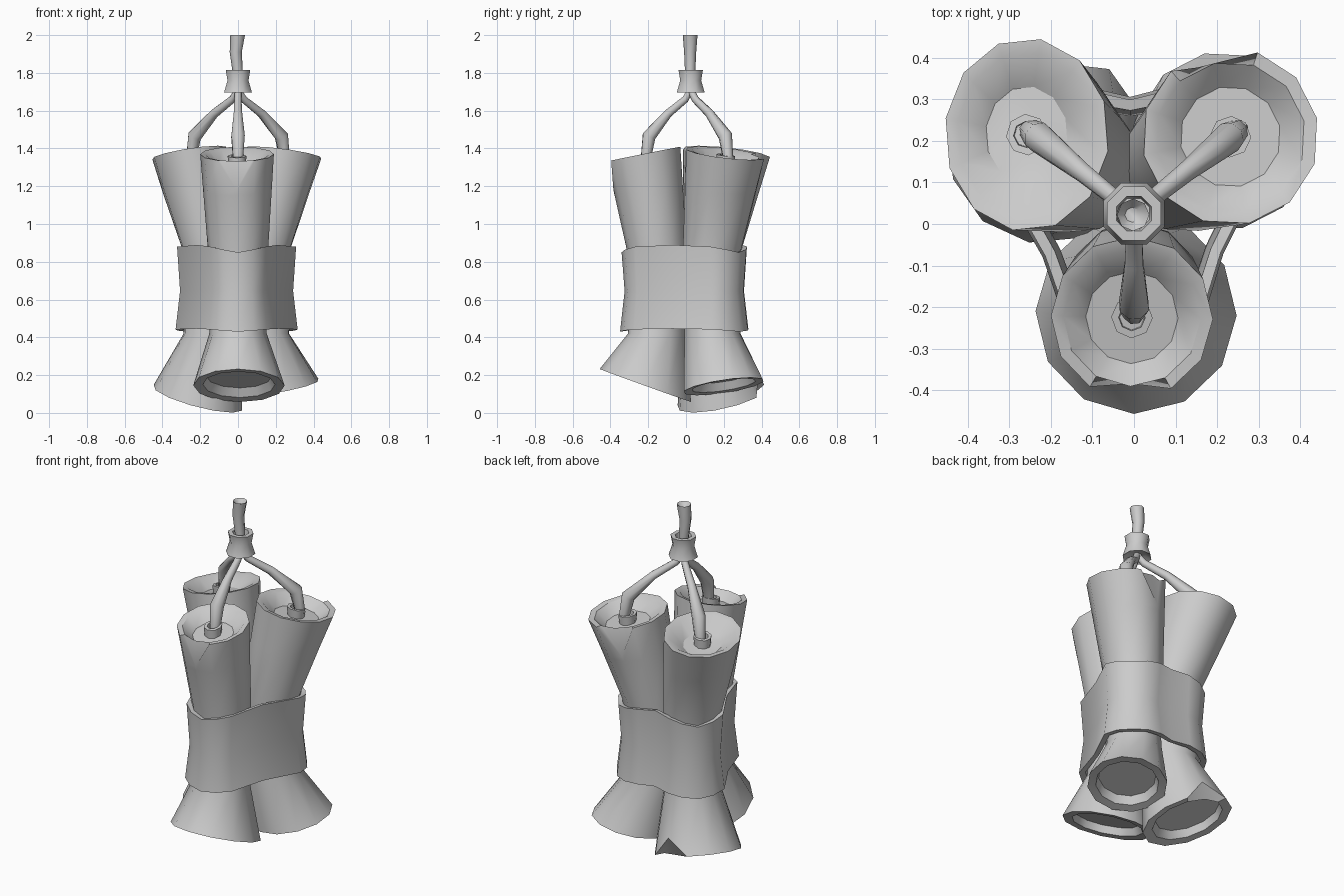
import bpy, bmesh
from math import sin, cos, pi, radians, atan2
from mathutils import Vector

if "Cube" in bpy.data.objects:
    bpy.data.objects.remove(bpy.data.objects["Cube"])

grey = bpy.data.materials.new("plain_grey")
grey.use_nodes = True
COLOUR = (0.6, 0.6, 0.6, 1)
grey.diffuse_color = COLOUR
grey.node_tree.nodes["Principled BSDF"].inputs["Base Color"].default_value = COLOUR


def loft(name, rings, closed=False, angle=35):
    """Skin a list of equal rings; cap the ends unless closed into a loop."""
    bm = bmesh.new()
    rows = [[bm.verts.new(p) for p in ring] for ring in rings]
    pairs = list(zip(rows, rows[1:]))
    if closed:
        pairs.append((rows[-1], rows[0]))
    else:
        bm.faces.new(rows[0][::-1])
        bm.faces.new(rows[-1])
    n = len(rows[0])
    for a, b in pairs:
        for i in range(n):
            j = (i + 1) % n
            bm.faces.new((a[i], a[j], b[j], b[i]))
    bmesh.ops.recalc_face_normals(bm, faces=bm.faces)
    mesh = bpy.data.meshes.new(name)
    bm.to_mesh(mesh)
    bm.free()
    mesh.materials.append(grey)
    obj = bpy.data.objects.new(name, mesh)
    bpy.context.collection.objects.link(obj)
    bpy.ops.object.select_all(action='DESELECT')
    obj.select_set(True)
    bpy.context.view_layer.objects.active = obj
    bpy.ops.object.shade_smooth_by_angle(angle=radians(angle))


def ring(centre, radius, heading=0.0, slope=0.0, n=12, width=1.0):
    """Level circle starting at the heading, sheared so it rises along it."""
    c = Vector(centre)
    return [c + Vector((width * radius * cos(heading + t), radius * sin(heading + t),
                        slope * radius * cos(t)))
            for t in (2 * pi * i / n for i in range(n))]


def tube(name, path, radii, n=8):
    """Round tube along a path, with rings square to it."""
    pts = [Vector(p) for p in path]
    rings = []
    for i, p in enumerate(pts):
        along = (pts[min(i + 1, len(pts) - 1)] - pts[max(i - 1, 0)]).normalized()
        side = along.cross(Vector((0.3, 1, 0.05))).normalized()
        other = along.cross(side)
        rings.append([p + radii[i] * (cos(t) * side + sin(t) * other)
                      for t in (2 * pi * k / n for k in range(n))])
    loft(name, rings, angle=50)


def stick(name, top, top_r, waist, bottom, bottom_r, top_slope, bottom_slope,
          width=1.0, floor=0.57, top_notch=None, bottom_notch=None):
    """Flared stick, pinched at the waist, with a dished end at top and bottom."""
    top, bottom = Vector(top), Vector(bottom)
    head = atan2(top.y, top.x)
    wx, wy = waist
    up = Vector((0, 0, 1))
    neck = Vector((wx, wy, 0.87)).lerp(top, 0.6)
    rings = [
        ring(bottom + up * 0.05, bottom_r * 0.72, head, bottom_slope),
        ring(bottom + up * 0.005, bottom_r * 0.79, head, bottom_slope),
        ring(bottom, bottom_r, head, bottom_slope),
        ring((wx, wy, 0.42), 0.152, head),
        ring((wx, wy, 0.64), 0.143, head),
        ring((wx, wy, 0.87), 0.16, head),
        ring(neck, 0.064 + 0.6 * top_r, head, top_slope * 0.5, width=(1 + width) / 2),
        ring(top, top_r, head, top_slope, width=width),
        ring(top - up * 0.005, top_r * 0.85, head, top_slope, width=width),
        ring(top - up * 0.06, top_r * floor, head, top_slope, width=width),
    ]
    # Torn rim: slide one rim point along the side into a V
    if top_notch is not None:
        rings[7][top_notch] = rings[7][top_notch].lerp(rings[6][top_notch], 0.85)
    if bottom_notch is not None:
        rings[2][bottom_notch] = rings[2][bottom_notch].lerp(rings[3][bottom_notch], 0.3)
    loft(name, rings)
    # Small socket that holds the fuse
    loft(name + "_socket", [
        ring(top - up * 0.07, 0.045, head, top_slope, 8),
        ring(top - up * 0.01, 0.05, head, top_slope, 8),
        ring(top - up * 0.01, 0.032, head, top_slope, 8),
        ring(top - up * 0.05, 0.03, head, top_slope, 8)], angle=50)


WAISTS = [(0, -0.155), (0.122, 0.14), (-0.138, 0.138)]
stick("front_stick", (-0.005, -0.225, 1.37), 0.195, WAISTS[0],
      (0.005, -0.215, 0.145), 0.242, -0.2, 0.36, top_notch=0)
stick("back_left_stick", (0.232, 0.21, 1.375), 0.213, WAISTS[1],
      (0.215, 0.2, 0.14), 0.215, -0.17, 0.22, top_notch=2)
stick("back_right_stick", (-0.258, 0.215, 1.375), 0.233, WAISTS[2],
      (-0.212, 0.19, 0.08), 0.238, -0.17, 0.33, width=0.85, floor=0.5,
      bottom_notch=10)


def band_outline(offset, z, lift):
    """Outline round the three sticks, drawn in and lifted at the gaps."""
    pts = []
    for k, (cx, cy) in enumerate(WAISTS):
        head = atan2(cy, cx)
        for step in range(-2, 3):
            t = head + radians(26 * step)
            pts.append(Vector((cx + offset * cos(t), cy + offset * sin(t),
                               z + lift * abs(step) / 2)))
        nx, ny = WAISTS[(k + 1) % 3]
        out = Vector((ny - cy, cx - nx, 0)).normalized()
        pts.append(Vector(((cx + nx) / 2, (cy + ny) / 2, z + lift * 1.3))
                   + out * offset * 0.86)
    return pts


# Strap around the bundle
loft("strap", [band_outline(0.194, 0.43, 0.012), band_outline(0.17, 0.645, 0),
               band_outline(0.186, 0.85, 0.03), band_outline(0.156, 0.845, 0.03),
               band_outline(0.14, 0.645, 0), band_outline(0.16, 0.435, 0.012)],
     closed=True, angle=55)

# Fuse running from each stick up to the collar
HUB = Vector((0, 0.025, 1.71))
for name, x, y, z in (("front_fuse", 0, -0.215, 1.33),
                      ("back_left_fuse", 0.25, 0.225, 1.33),
                      ("back_right_fuse", -0.25, 0.225, 1.33)):
    end = Vector((x, y, z))
    flat = Vector((x, y - HUB.y, 0))
    tube(name, [HUB, HUB + flat * 0.12 - Vector((0, 0, 0.05)),
                HUB + flat * 0.5 - Vector((0, 0, 0.125)),
                HUB + flat * 0.92 - Vector((0, 0, 0.245)), end],
         [0.018, 0.02, 0.024, 0.038, 0.027])

# Collar where the fuses meet
loft("collar", [ring((0, 0.025, z), r, pi / 8, n=8) for z, r in
                ((1.715, 0.05), (1.695, 0.08), (1.76, 0.06), (1.815, 0.07),
                 (1.815, 0.045), (1.775, 0.04))], angle=50)

# Single fuse at the top, with a hollow end
loft("main_fuse", [ring((x, 0.022, z), r, n=8) for x, z, r in
                   ((0, 1.76, 0.026), (-0.003, 1.82, 0.028), (-0.012, 1.91, 0.032),
                    (-0.002, 2.0, 0.039), (-0.004, 1.975, 0.018))], angle=50)
